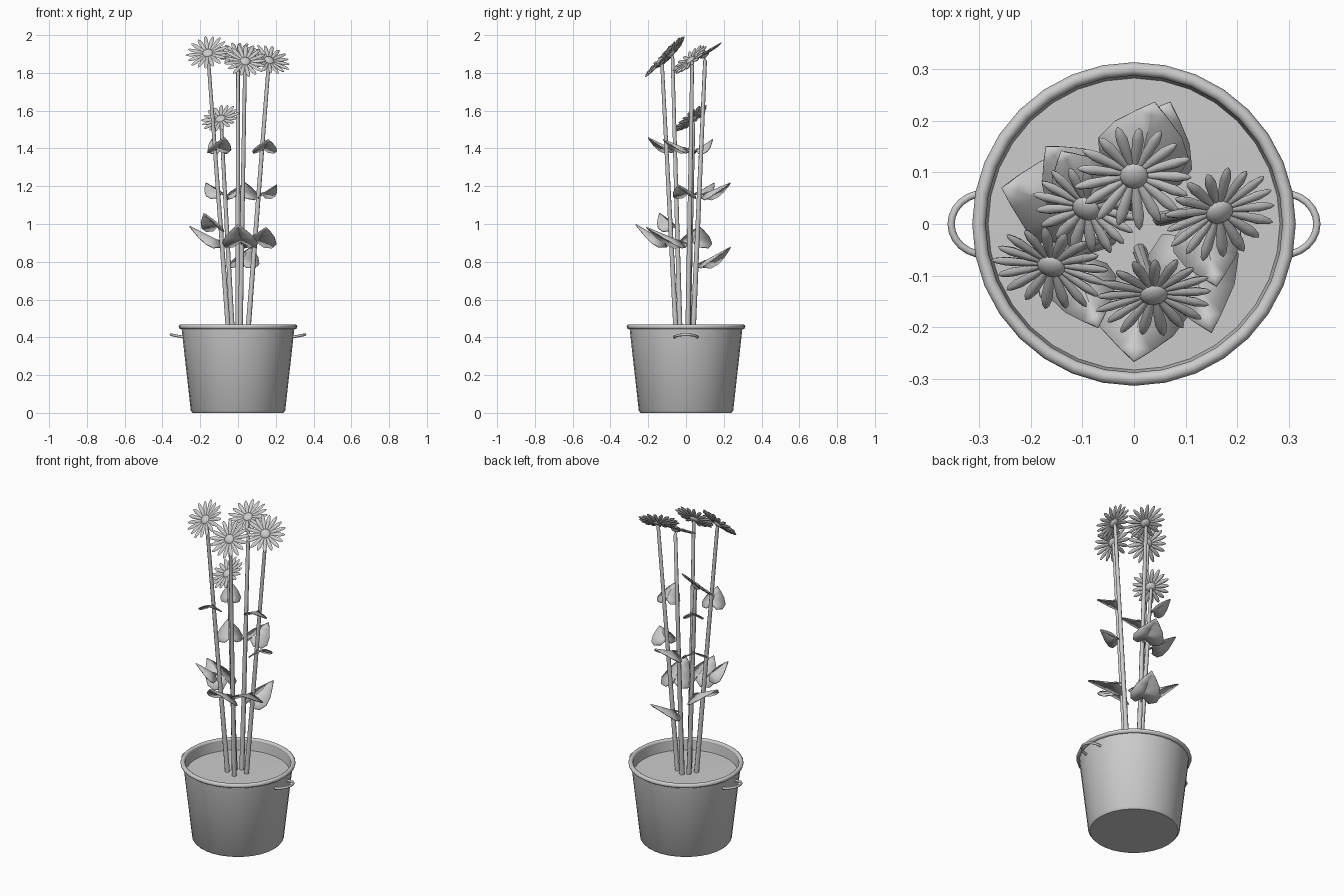
import bpy, bmesh, math
from mathutils import Vector, Matrix

if "Cube" in bpy.data.objects:
    bpy.data.objects.remove(bpy.data.objects["Cube"], do_unlink=True)

GREY = (0.6, 0.6, 0.6, 1)
mat = bpy.data.materials.new("plain_grey")
mat.use_nodes = True
mat.diffuse_color = GREY
mat.node_tree.nodes["Principled BSDF"].inputs["Base Color"].default_value = GREY


def finish(bm, name, angle=40):
    bmesh.ops.recalc_face_normals(bm, faces=bm.faces)
    mesh = bpy.data.meshes.new(name)
    bm.to_mesh(mesh)
    bm.free()
    mesh.materials.append(mat)
    ob = bpy.data.objects.new(name, mesh)
    bpy.context.collection.objects.link(ob)
    bpy.ops.object.select_all(action='DESELECT')
    ob.select_set(True)
    bpy.context.view_layer.objects.active = ob
    bpy.ops.object.shade_smooth_by_angle(angle=math.radians(angle))
    return ob


def lathe(name, profile, segments, angle=40):
    bm = bmesh.new()
    vs = [bm.verts.new((r, 0, z)) for r, z in profile]
    es = [bm.edges.new(p) for p in zip(vs, vs[1:])]
    bmesh.ops.spin(bm, geom=vs + es, axis=(0, 0, 1), cent=(0, 0, 0),
                   angle=2 * math.pi, steps=segments)
    bmesh.ops.remove_doubles(bm, verts=bm.verts, dist=1e-5)
    return finish(bm, name, angle)


def tube(bm, path, radii, sides=8):
    """Sweep a round section along a path of points."""
    rings = []
    for i, p in enumerate(path):
        d = path[min(i + 1, len(path) - 1)] - path[max(i - 1, 0)]
        q = d.to_track_quat('Z', 'Y')
        rings.append([bm.verts.new(p + q @ Vector((radii[i] * math.cos(a), radii[i] * math.sin(a), 0)))
                      for a in (2 * math.pi * k / sides for k in range(sides))])
    for a, b in zip(rings, rings[1:]):
        for k in range(sides):
            n = (k + 1) % sides
            bm.faces.new((a[k], a[n], b[n], b[k]))
    bm.faces.new(rings[0])
    bm.faces.new(rings[-1])


# Pot with tapered wall, rolled rim and soil
lathe("pot", [(0, 0), (0.24, 0), (0.25, 0.012), (0.298, 0.44), (0.3, 0.455),
              (0.289, 0.455), (0.281, 0.38)], 32)
rim = [(0.301 + 0.013 * math.cos(a), 0.456 + 0.013 * math.sin(a))
       for a in (math.pi * k / 5 for k in range(11))]
lathe("pot_rim", rim, 32, 60)
lathe("soil", [(0, 0.402), (0.285, 0.4)], 32)

# Handles, arched slightly upward
for side, label in ((1, "left"), (-1, "right")):
    bm = bmesh.new()
    path = []
    for k in range(13):
        a = math.pi * (k / 12 - 0.5)
        path.append(Vector((side * (0.288 + 0.067 * math.cos(a)), 0.06 * math.sin(a),
                            0.401 + 0.013 * math.cos(a))))
    tube(bm, path, [0.007] * len(path))
    finish(bm, label + "_handle", 60)


def petal(bm, m, r0, r1, width):
    """One slender spindle-shaped petal pointing along local x."""
    n = len(bm.verts)
    path = [Vector((r0 + (r1 - r0) * t, 0, 0)) for t in (0, 0.3, 0.7, 0.92, 1)]
    tube(bm, path, [width * w for w in (0.45, 0.8, 1, 0.6, 0.1)], 6)
    bm.verts.ensure_lookup_table()
    for v in bm.verts[n:]:
        v.co.z *= 0.65
        v.co.z += 0.1 * (v.co.x - r0)
        v.co = m @ v.co


# Flowers: name, head centre, facing direction, radius
flowers = [
    ("front_right", (-0.16, -0.08, 1.903), (-0.2, -0.72, 0.66), 0.117),
    ("front", (0.038, -0.135, 1.86), (0.08, -0.75, 0.65), 0.117),
    ("left", (0.165, 0.025, 1.865), (0.28, -0.6, 0.72), 0.115),
    ("back", (0, 0.095, 1.895), (0, -0.5, 0.87), 0.117),
    ("low", (-0.092, 0.032, 1.555), (-0.28, -0.6, 0.75), 0.107),
]
stems = {}
PETALS = 17
for name, centre, facing, radius in flowers:
    c, n = Vector(centre), Vector(facing).normalized()
    frame = Matrix.Translation(c) @ n.to_track_quat('Z', 'Y').to_matrix().to_4x4()
    bm = bmesh.new()
    for k in range(PETALS):
        turn = Matrix.Rotation(2 * math.pi * k / PETALS, 4, 'Z')
        petal(bm, frame @ turn, 0.018, radius * (1 if k % 2 else 0.95), 0.0115)
    finish(bm, name + "_petals", 50)

    bm = bmesh.new()
    bmesh.ops.create_uvsphere(bm, u_segments=12, v_segments=8, radius=0.029,
                              matrix=frame @ Matrix.Diagonal((1, 1, 0.55, 1)))
    finish(bm, name + "_flower_centre", 60)

    # Stem runs almost straight from the soil into the back of the head
    base = Vector((c.x * 0.3, c.y * 0.38, 0.39))
    neck = c - n * 0.012 - Vector((0, 0, 0.02))
    bm = bmesh.new()
    tube(bm, [base, base.lerp(neck, 0.5), neck, c - n * 0.005], [0.014, 0.012, 0.01, 0.009])
    finish(bm, name + "_stem", 60)
    stems[name] = (base, neck)

# Half of the heart outline: distance along the leaf, half width, droop
outline = [(-0.12, 0.22, 0.1), (0.02, 0.42, 0.19), (0.25, 0.48, 0.18),
           (0.55, 0.36, 0.12), (0.82, 0.16, 0.05)]


def leaf(name, stem, z, tip, width):
    base, neck = stems[stem]
    root = base.lerp(neck, (z - base.z) / (neck.z - base.z))
    tip = Vector(tip)
    start = root.lerp(tip, 0.18)
    x = tip - start
    y = Vector((0, 0, 1)).cross(x).normalized()
    up = x.normalized().cross(y)
    bm = bmesh.new()
    mid = [bm.verts.new(start + x * t) for t in [0] + [o[0] for o in outline[2:]] + [1]]
    for s in (1, -1):
        side = [bm.verts.new(start + x * t + y * (s * w * width) - up * (d * width))
                for t, w, d in outline]
        loop = [(mid[0], side[0], side[1]), (mid[0], side[1], side[2], mid[1]),
                (mid[1], side[2], side[3], mid[2]), (mid[2], side[3], side[4], mid[3]),
                (mid[3], side[4], mid[4])]
        for f in loop:
            bm.faces.new(f)
    ob = finish(bm, name, 35)
    mod = ob.modifiers.new("thickness", 'SOLIDIFY')
    mod.thickness = 0.006
    bm = bmesh.new()
    tube(bm, [root, start + x * 0.1], [0.005, 0.004], 6)
    finish(bm, name + "_stalk", 60)


# Leaves: stem, height on stem, tip, width
leaves = [
    ("front", 0.89, (0.0, -0.265, 1.0), 0.2),
    ("left", 0.89, (0.15, -0.21, 0.985), 0.19),
    ("low", 0.89, (-0.255, 0.07, 0.99), 0.2),
    ("front_right", 0.97, (-0.18, -0.14, 1.06), 0.16),
    ("back", 0.78, (0.07, 0.235, 0.88), 0.18),
    ("left", 1.15, (0.205, -0.04, 1.21), 0.15),
    ("back", 1.15, (0.04, 0.235, 1.22), 0.19),
    ("low", 1.15, (-0.17, 0.15, 1.22), 0.15),
    ("left", 1.39, (0.16, -0.12, 1.45), 0.14),
    ("front_right", 1.39, (-0.07, -0.2, 1.46), 0.14),
    ("low", 1.38, (-0.14, 0.14, 1.45), 0.12),
]
for i, (stem, z, tip, width) in enumerate(leaves):
    leaf(f"{stem}_leaf_{i + 1}", stem, z, tip, width)
